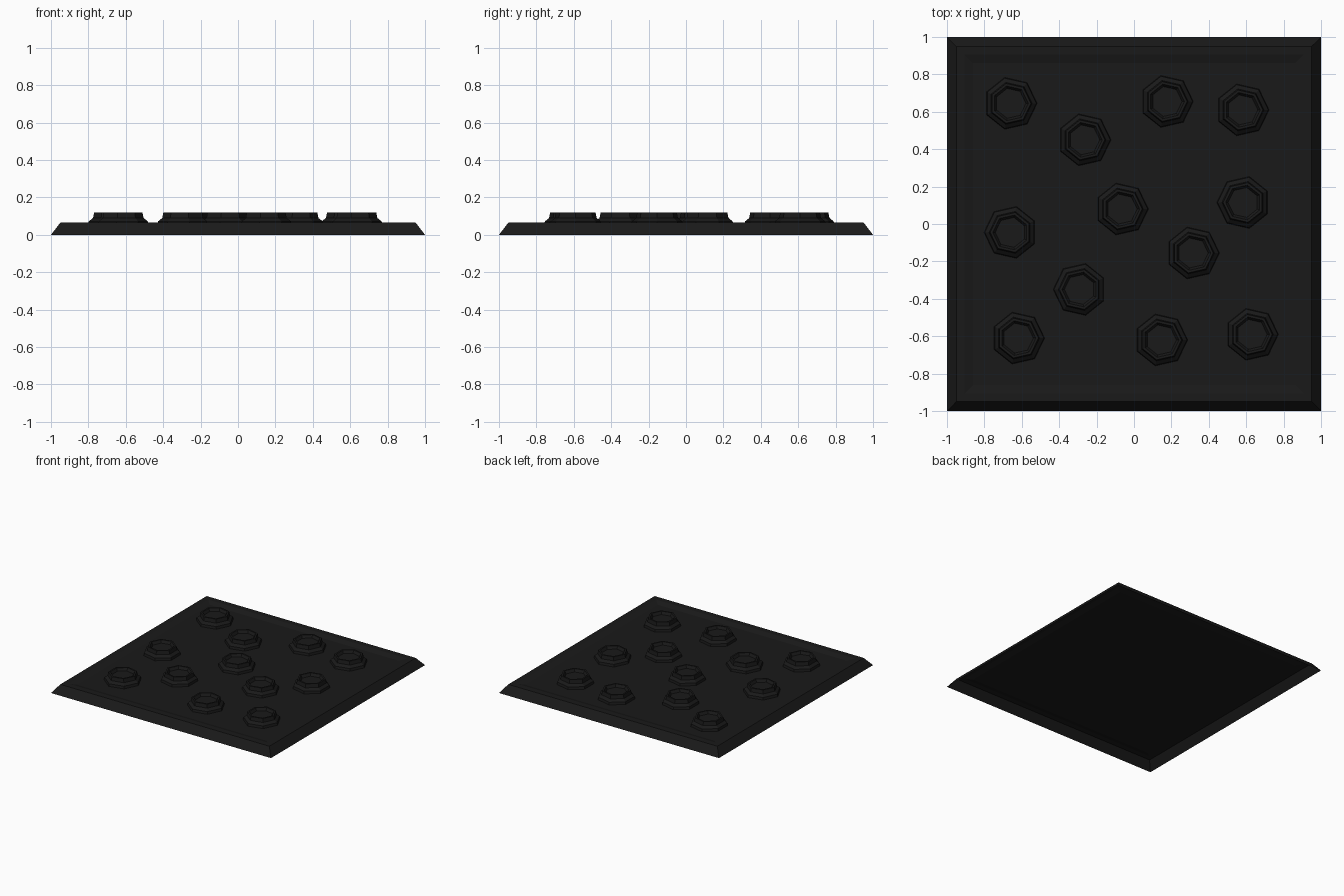
import bpy, bmesh, math

if "Cube" in bpy.data.objects:
    bpy.data.objects.remove(bpy.data.objects["Cube"])

mat = bpy.data.materials.new("black_rubber")
mat.diffuse_color = (0.01, 0.01, 0.01, 1)
mat.use_nodes = True
mat.node_tree.nodes["Principled BSDF"].inputs["Base Color"].default_value = mat.diffuse_color


def lathe(name, profile, sides, start, location=(0, 0, 0), cap_start=False):
    """Stack polygon rings (radius, z), bridge them and cap the last one."""
    bm = bmesh.new()
    rings = []
    for r, z in profile:
        rings.append([bm.verts.new((r * math.cos(start + 2 * math.pi * i / sides),
                                    r * math.sin(start + 2 * math.pi * i / sides), z))
                      for i in range(sides)])
    for a, b in zip(rings, rings[1:]):
        for i in range(sides):
            j = (i + 1) % sides
            bm.faces.new((a[i], a[j], b[j], b[i]))
    bm.faces.new(rings[-1])
    if cap_start:
        bm.faces.new(rings[0][::-1])
    me = bpy.data.meshes.new(name)
    bm.to_mesh(me)
    bm.free()
    me.materials.append(mat)
    ob = bpy.data.objects.new(name, me)
    ob.location = location
    bpy.context.collection.objects.link(ob)
    return ob


# Base plate: open underneath, sloped sides, flat rim, shallow recessed field
FLOOR = 0.052
S = math.sqrt(2)
lathe("base_plate",
      [(1.0 * S, 0), (0.95 * S, 0.065), (0.905 * S, 0.065), (0.86 * S, FLOOR)],
      4, math.pi / 4)

# Seven-sided studs: flared foot, upright collar, dished top
stud = [(0.142, FLOOR), (0.138, 0.072), (0.115, 0.09), (0.109, 0.12),
        (0.095, 0.12), (0.082, 0.098)]
spots = [(-0.66, 0.645, 0), (-0.265, 0.45, 0), (0.175, 0.655, 0), (0.58, 0.61, 0),
         (-0.065, 0.08, 0), (0.585, 0.115, 1), (-0.66, -0.045, 1), (0.315, -0.155, 0),
         (-0.29, -0.35, 1), (-0.62, -0.61, 0), (0.145, -0.62, 0), (0.63, -0.59, 0)]
for n, (x, y, flip) in enumerate(spots, 1):
    lathe(f"stud_{n:02d}", stud, 7, math.pi * flip, (x, y, 0))
